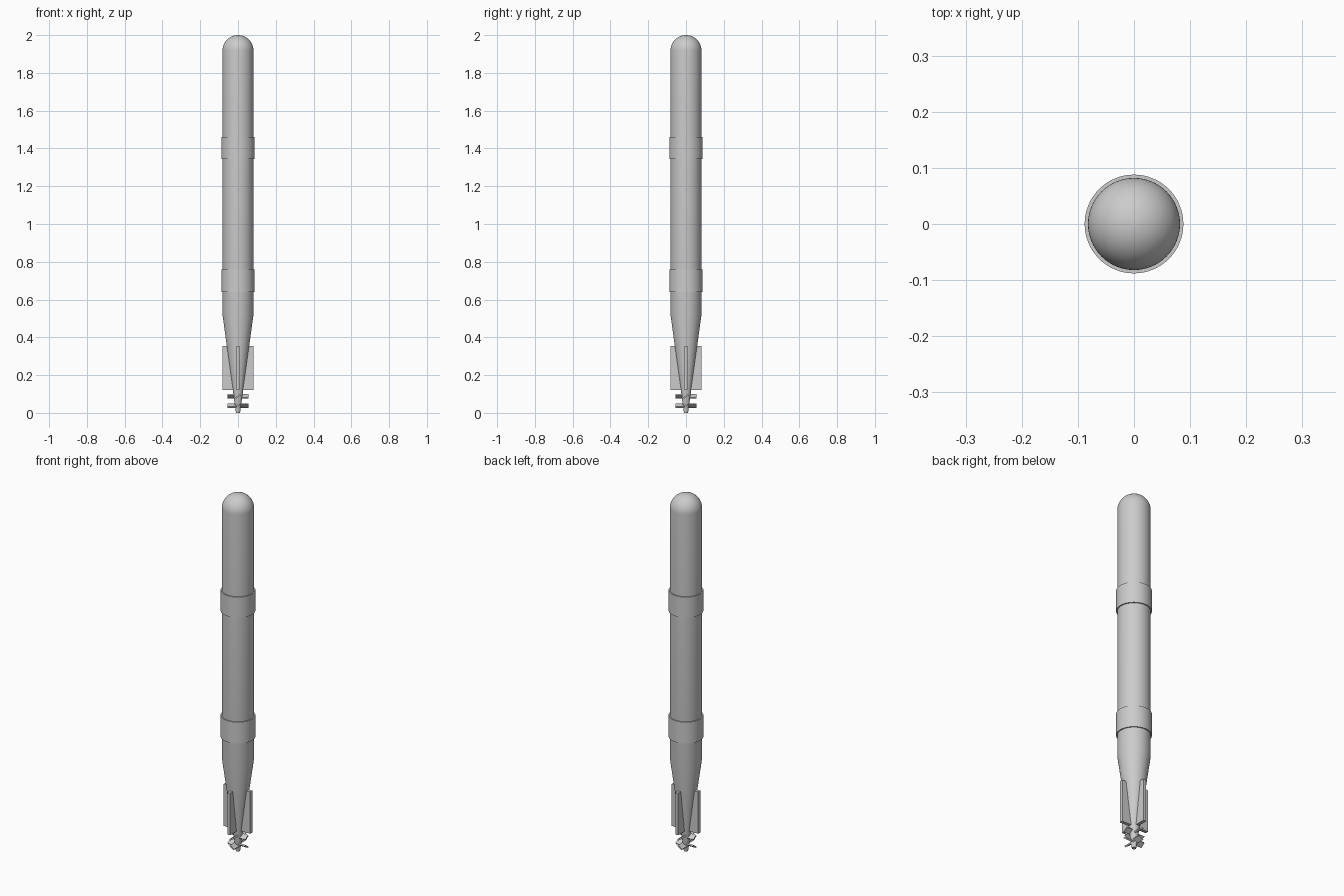
import bpy, bmesh, math
from mathutils import Matrix, Vector

cube = bpy.data.objects.get("Cube")
if cube:
    bpy.data.objects.remove(cube, do_unlink=True)

# Single painted-metal colour
GREY = (0.6, 0.6, 0.6, 1.0)
metal = bpy.data.materials.new("light_grey_metal")
metal.use_nodes = True
metal.diffuse_color = GREY
metal.node_tree.nodes["Principled BSDF"].inputs["Base Color"].default_value = GREY

BODY_R = 0.082
SEGMENTS = 64


def finish(name, bm):
    bmesh.ops.recalc_face_normals(bm, faces=bm.faces)
    mesh = bpy.data.meshes.new(name)
    bm.to_mesh(mesh)
    bm.free()
    mesh.materials.append(metal)
    obj = bpy.data.objects.new(name, mesh)
    bpy.context.collection.objects.link(obj)
    bpy.ops.object.select_all(action='DESELECT')
    obj.select_set(True)
    bpy.context.view_layer.objects.active = obj
    bpy.ops.object.shade_smooth_by_angle(angle=math.radians(35))
    return obj


def lathe(name, profile):
    """Spin a (radius, height) profile around the z axis."""
    bm = bmesh.new()
    verts = [bm.verts.new((r, 0, z)) for r, z in profile]
    edges = [bm.edges.new(pair) for pair in zip(verts, verts[1:])]
    bmesh.ops.spin(bm, geom=verts + edges, cent=(0, 0, 0), axis=(0, 0, 1),
                   angle=math.tau, steps=SEGMENTS, use_duplicate=False)
    bmesh.ops.remove_doubles(bm, verts=bm.verts, dist=1e-5)
    return finish(name, bm)


def radial_boxes(name, size, radius, height, pitch=0.0):
    """Four boxes around the axis, each turned about its radial direction."""
    bm = bmesh.new()
    for i in range(4):
        place = (Matrix.Rotation(i * math.pi / 2, 4, 'Z')
                 @ Matrix.Translation((radius, 0, height))
                 @ Matrix.Rotation(pitch, 4, 'X')
                 @ Matrix.Diagonal(Vector(size)).to_4x4())
        bmesh.ops.create_cube(bm, size=1, matrix=place)
    return finish(name, bm)


# Hull: tapered tail, long cylinder and domed nose
nose = [(BODY_R * math.cos(a), 2 - BODY_R + BODY_R * math.sin(a))
        for a in (i * math.pi / 32 for i in range(16))]
lathe("hull", [(0, 0), (0.011, 0), (BODY_R, 0.52)] + nose + [(0, 2)])

# Raised bands
for name, low, high in (("lower_band", 0.64, 0.76), ("upper_band", 1.345, 1.46)):
    lathe(name, [(BODY_R - 0.004, low), (0.088, low),
                 (0.088, high), (BODY_R - 0.004, high), (BODY_R - 0.004, low)])

# Tail fins
radial_boxes("tail_fins", (BODY_R, 0.018, 0.235), BODY_R / 2, 0.2375)

# Contra-rotating propellers
for name, height, turn in (("front_propeller", 0.087, 1), ("rear_propeller", 0.038, -1)):
    radial_boxes(name, (0.055, 0.03, 0.008), 0.0275, height, turn * math.radians(35))
